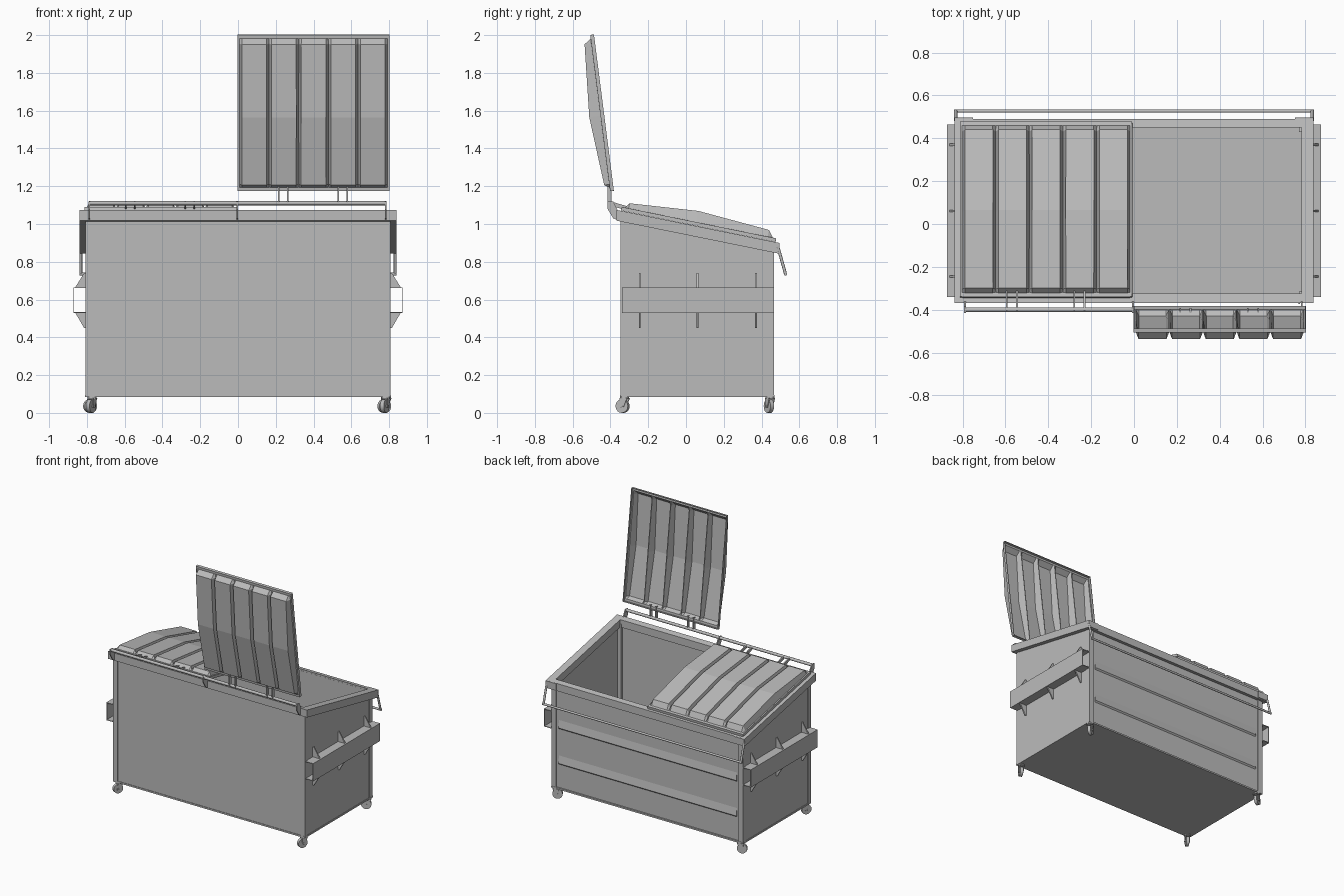
import bpy, bmesh, math
from mathutils import Vector, Matrix

if "Cube" in bpy.data.objects:
    bpy.data.objects.remove(bpy.data.objects["Cube"])

grey = bpy.data.materials.new("plain grey")
grey.use_nodes = True
colour = (0.5, 0.5, 0.5, 1)
grey.diffuse_color = colour
grey.node_tree.nodes["Principled BSDF"].inputs["Base Color"].default_value = colour

HALF = 0.805                 # half width of the bin body
FRONT, BACK, FLOOR = -0.345, 0.457, 0.088


def rim_top(y):
    return 1.075 - (y + 0.37) * 0.203


def finish(name, bm, smooth=False):
    bmesh.ops.recalc_face_normals(bm, faces=bm.faces)
    me = bpy.data.meshes.new(name)
    bm.to_mesh(me)
    bm.free()
    me.materials.append(grey)
    ob = bpy.data.objects.new(name, me)
    bpy.context.collection.objects.link(ob)
    if smooth:
        bpy.ops.object.select_all(action='DESELECT')
        bpy.context.view_layer.objects.active = ob
        ob.select_set(True)
        bpy.ops.object.shade_smooth_by_angle(angle=math.radians(40))
    return ob


def prism(name, outline, start, end, axis='x'):
    """Extrude an outline along x (points are y, z) or along y (points are x, z)."""
    bm = bmesh.new()
    place = (lambda p, t: (t, p[0], p[1])) if axis == 'x' else (lambda p, t: (p[0], t, p[1]))
    a = [bm.verts.new(place(p, start)) for p in outline]
    b = [bm.verts.new(place(p, end)) for p in outline]
    bm.faces.new(a)
    bm.faces.new(b[::-1])
    for i in range(len(a)):
        j = (i + 1) % len(a)
        bm.faces.new((a[i], b[i], b[j], a[j]))
    return finish(name, bm)


def box(name, x0, x1, y0, y1, z0, z1):
    return prism(name, [(y0, z0), (y1, z0), (y1, z1), (y0, z1)], x0, x1)


def rod(name, p, q, radius, sides=12):
    p, q = Vector(p), Vector(q)
    bm = bmesh.new()
    turn = (q - p).to_track_quat('Z', 'Y').to_matrix().to_4x4()
    bmesh.ops.create_cone(bm, cap_ends=True, segments=sides, radius1=radius, radius2=radius,
                          depth=(q - p).length, matrix=Matrix.Translation((p + q) / 2) @ turn)
    return finish(name, bm, True)


def solidify(ob, thickness, offset=-1):
    mod = ob.modifiers.new("thickness", 'SOLIDIFY')
    mod.thickness, mod.offset = thickness, offset


# Open-topped body with a sloping top edge
bm = bmesh.new()
corners = [(-HALF, FRONT), (HALF, FRONT), (HALF, BACK), (-HALF, BACK)]
low = [bm.verts.new((x, y, FLOOR)) for x, y in corners]
high = [bm.verts.new((x, y, rim_top(y) - 0.01)) for x, y in corners]
bm.faces.new(low[::-1])
for i in range(4):
    j = (i + 1) % 4
    bm.faces.new((low[i], low[j], high[j], high[i]))
body = finish("body", bm)
# Normals of the open shell must face outward so the wall grows inward
if body.data.polygons[0].normal.z > 0:
    body.data.flip_normals()
solidify(body, 0.012)

# Sloping rim around the opening
bm = bmesh.new()
loops = []
for x, y0, y1, drop in ((0.838, -0.368, 0.49, 0.057), (0.838, -0.368, 0.49, 0),
                        (0.782, -0.325, 0.45, 0), (0.782, -0.325, 0.45, 0.057)):
    loops.append([bm.verts.new((px, py, rim_top(py) - drop))
                  for px, py in ((-x, y0), (x, y0), (x, y1), (-x, y1))])
for k in range(4):
    a, b = loops[k], loops[(k + 1) % 4]
    for i in range(4):
        j = (i + 1) % 4
        bm.faces.new((a[i], a[j], b[j], b[i]))
finish("rim", bm)

# Bottom flange
box("bottom_flange", -HALF - 0.004, HALF + 0.004, FRONT - 0.004, 0.468, 0.083, 0.095)

# Pressed wedge ribs on the back wall
for z in (0.54, 0.27):
    prism("back_rib", [(BACK - 0.002, z), (BACK + 0.01, z + 0.012), (BACK - 0.002, z + 0.08)],
          -0.75, 0.75)

for s, side in ((1, "left"), (-1, "right")):
    # Corner posts
    x0, x1 = sorted((s * 0.77, s * (HALF + 0.003)))
    for y0, y1 in ((0.43, 0.466), (FRONT - 0.003, FRONT + 0.03)):
        mid = (y0 + y1) / 2
        prism(side + "_corner_post", [(y0, 0.09), (y1, 0.09), (y1, rim_top(y1) - 0.03),
                                      (y0, rim_top(y0) - 0.03)], x0, x1)
    # Hollow fork pocket, open at both ends
    bm = bmesh.new()
    section = [(HALF - 0.002, 0.53), (0.872, 0.53), (0.872, 0.665), (HALF - 0.002, 0.665)]
    ends = [[bm.verts.new((s * x, y, z)) for x, z in section] for y in (-0.34, 0.465)]
    for i in range(4):
        j = (i + 1) % 4
        bm.faces.new((ends[0][i], ends[0][j], ends[1][j], ends[1][i]))
    pocket = finish(side + "_fork_pocket", bm)
    solidify(pocket, 0.007, -1 if pocket.data.polygons[0].normal.z < 0 else 1)
    # Triangular gussets above and below the pocket
    for y in (-0.245, 0.06, 0.37):
        for z, tip in ((0.664, 0.74), (0.531, 0.45)):
            prism(side + "_gusset", [(s * 0.8, z), (s * 0.862, z), (s * 0.815, tip), (s * 0.8, tip)],
                  y - 0.005, y + 0.005, 'y')
    # Arm of the hanging back bar
    rod(side + "_bar_arm", (s * 0.832, 0.485, 0.885), (s * 0.832, 0.527, 0.735), 0.008)
    box(side + "_bar_mount", *sorted((s * 0.75, s * 0.838)), 0.48, 0.496, 0.85, 0.9)
rod("back_bar", (-0.84, 0.527, 0.735), (0.84, 0.527, 0.735), 0.008)

# Hinge rod and its brackets
rod("hinge_rod", (-0.79, -0.4, 1.11), (0.785, -0.4, 1.11), 0.011)
for x in (-0.788, -0.005, 0.782):
    prism("hinge_bracket", [(-0.415, 1.12), (-0.415, 1.08), (-0.385, 1.03), (-0.36, 1.02),
                            (-0.36, 1.07), (-0.385, 1.12)], x - 0.004, x + 0.004)


def lid(name, x0, hinge, direction):
    """Thin pressed sheet with five bulging panels and a turned-down lip."""
    along = Vector((0, *direction)).normalized()
    up = Vector((0, -along.z, along.y))
    rows = [(0, 0), (0.018, 0), (0.035, 0.027), (0.4, 0.06), (0.785, 0.036), (0.812, 0), (0.83, 0)]
    cols = [(0, 0)]
    for i in range(5):
        a = 0.009 + i * 0.157
        cols += [(a, 0), (a + 0.013, 1), (a + 0.141, 1), (a + 0.154, 0)]
    cols.append((0.8, 0))
    bm = bmesh.new()
    grid = [[bm.verts.new(Vector((x0 + u, *hinge)) + along * v + up * (h * k))
             for u, k in cols] for v, h in rows]
    for r0, r1 in zip(grid, grid[1:]):
        for i in range(len(cols) - 1):
            bm.faces.new((r0[i], r0[i + 1], r1[i + 1], r1[i]))
    border = [e for e in bm.edges if e.is_boundary]
    lip = bmesh.ops.extrude_edge_only(bm, edges=border)["geom"]
    for v in lip:
        if isinstance(v, bmesh.types.BMVert):
            v.co -= up * 0.018
    ob = finish(name, bm)
    solidify(ob, 0.005, 0)
    # Paired hinge straps reaching back to the rod
    start = Vector(hinge) + Vector((along.y, along.z)) * 0.03
    end = Vector((-0.405, 1.11))
    n = Vector((up.y, up.z)) * 0.011
    for centre in (0.24, 0.555):
        for x in (centre - 0.024, centre + 0.024):
            prism(name + "_strap", [start - n, start + n, end + n, end - n],
                  x0 + x - 0.004, x0 + x + 0.004)


lid("closed_lid", -0.81, (-0.338, 1.088), (0.81, -0.165))
lid("open_lid", 0.0, (-0.4, 1.176), (-0.105, 0.824))

# Swivelling casters
for x, y, yaw in ((-0.772, -0.325, 60), (0.782, -0.325, 65), (-0.772, 0.445, 25), (0.785, 0.445, 30)):
    turn = Matrix.Rotation(math.radians(yaw), 3, 'Z')
    base = Vector((x, y, 0))
    axle = turn @ Vector((0, 1, 0))
    hub = base + turn @ Vector((-0.012, 0, 0)) + Vector((0, 0, 0.036))
    rod("caster_wheel", hub - axle * 0.011, hub + axle * 0.011, 0.036, 20)
    rod("caster_axle", hub - axle * 0.02, hub + axle * 0.02, 0.007)
    rod("caster_swivel", base + Vector((0, 0, 0.074)), base + Vector((0, 0, 0.088)), 0.024)
    for s in (-1, 1):
        fork = prism("caster_fork", [(-0.024, 0.028), (0.0, 0.028), (0.022, 0.078), (-0.02, 0.078)],
                     s * 0.016 - 0.002, s * 0.016 + 0.002, 'y')
        fork.data.transform(Matrix.Translation(base) @ turn.to_4x4())
